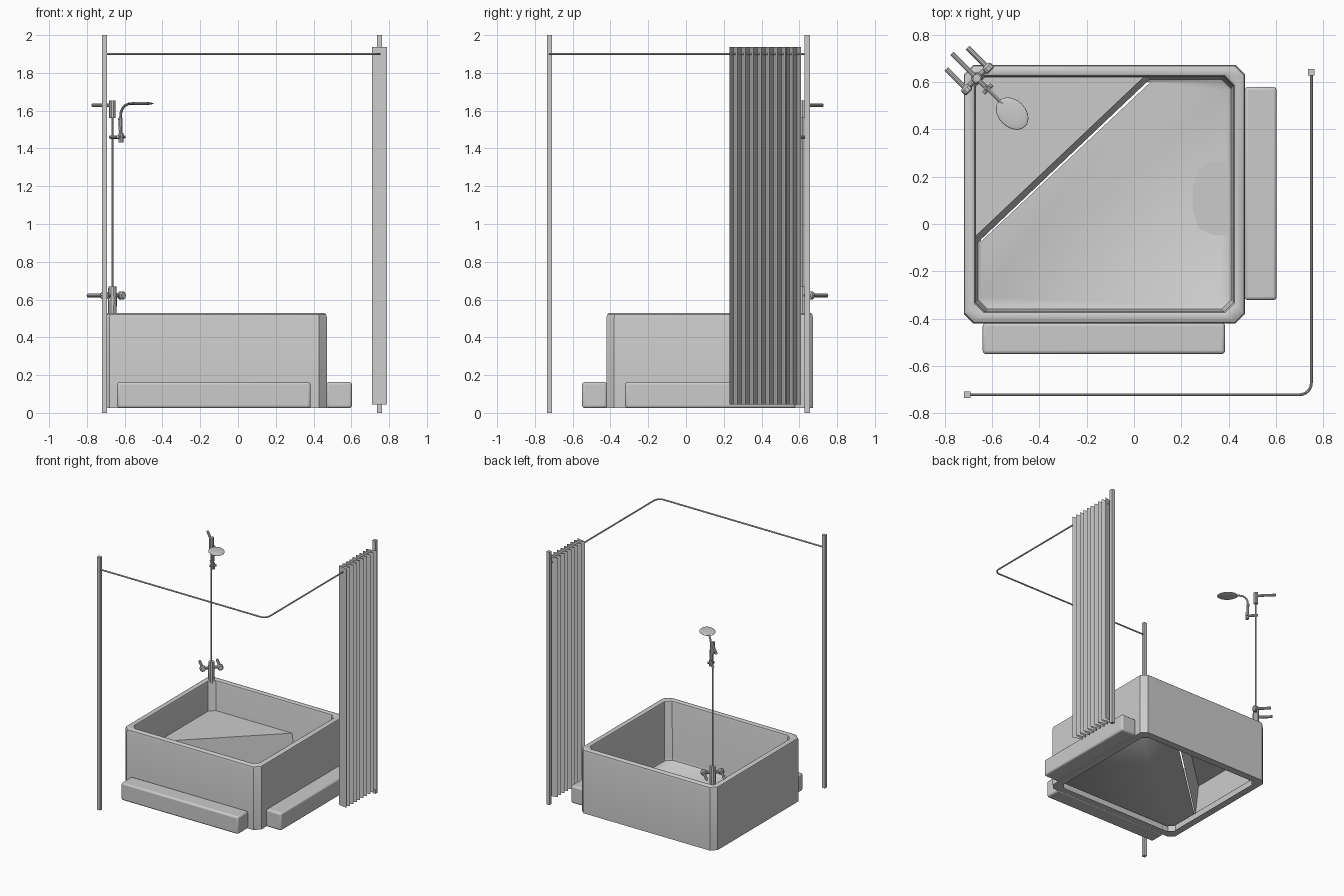
import bpy, bmesh, math
from mathutils import Vector

if "Cube" in bpy.data.objects:
    bpy.data.objects.remove(bpy.data.objects["Cube"])


def finish(o, smooth=True):
    bpy.ops.object.select_all(action='DESELECT')
    o.select_set(True)
    bpy.context.view_layer.objects.active = o
    if smooth:
        bpy.ops.object.shade_smooth_by_angle(angle=math.radians(35))
    return o


def mesh(name, verts, faces, smooth=True):
    me = bpy.data.meshes.new(name)
    me.from_pydata(verts, [], faces)
    o = bpy.data.objects.new(name, me)
    bpy.context.collection.objects.link(o)
    return finish(o, smooth)


def box(name, lo, hi, bevel=0):
    c = [(a + b) / 2 for a, b in zip(lo, hi)]
    bpy.ops.mesh.primitive_cube_add(size=1, location=c)
    o = bpy.context.object
    o.name = name
    o.scale = [b - a for a, b in zip(lo, hi)]
    bpy.ops.object.transform_apply(location=False, rotation=False, scale=True)
    if bevel:
        m = o.modifiers.new("bevel", 'BEVEL')
        m.width, m.segments = bevel, 3
    return finish(o, bool(bevel))


def tube(name, pts, r, radii=None, sides=3):
    cu = bpy.data.curves.new(name, 'CURVE')
    cu.dimensions = '3D'
    cu.bevel_depth, cu.bevel_resolution, cu.use_fill_caps = r, sides, True
    sp = cu.splines.new('POLY')
    sp.points.add(len(pts) - 1)
    for i, p in enumerate(pts):
        sp.points[i].co = (*p, 1)
        sp.points[i].radius = radii[i] if radii else 1
    o = bpy.data.objects.new(name, cu)
    bpy.context.collection.objects.link(o)
    finish(o, False)
    bpy.ops.object.convert(target='MESH')
    o = bpy.context.object
    o.name = name
    return finish(o)


# Tub shell: stacked chamfered loops (inset, z), open underneath
def loop(i, z, c=0.04):
    x0, x1, y0, y1 = -0.72 + i, 0.47 - i, -0.42 + i, 0.672 - i
    return [(x, y, z) for x, y in (
        (x0 + c, y0), (x1 - c, y0), (x1, y0 + c), (x1, y1 - c),
        (x1 - c, y1), (x0 + c, y1), (x0, y1 - c), (x0, y0 + c))]


profile = [(.058, .025), (0, .025), (0, .508), (.004, .522), (.014, .53),
           (.036, .53), (.045, .524), (.049, .51), (.055, .085), (.06, .065), (.072, .055)]
verts, faces = [], []
for i, z in profile:
    verts += loop(i, z)
for k in range(len(profile) - 1):
    for j in range(8):
        a, b = k * 8 + j, k * 8 + (j + 1) % 8
        faces.append((a, b, b + 8, a + 8))
n = len(profile) * 8
L = loop(.072, .055)
verts += [(.07, L[4][1], .055), (L[6][0], -.075, .055)]
faces.append((n - 8, n - 7, n - 6, n - 5, n - 4, n, n + 1, n - 1))
mesh("tub", verts, faces)

# Corner seat with sloping riser
S = loop(.052, .29)
mesh("corner_seat",
     [(S[0][0] - .04, -.05, .29), (.04, S[4][1], .29), S[5], S[6],
      (S[0][0] - .04, -.085, .055), (.075, S[4][1], .055)],
     [(0, 1, 2, 3), (4, 5, 1, 0)], False)

# Drain recess outline and drain
dp = [(.40, -.05), (.40, .265), (.33, .265), (.275, .235), (.25, .16), (.25, .055), (.275, -.02), (.33, -.045)]
mesh("drain_plate", [(x, y, .057) for x, y in dp], [tuple(range(8))], False)
tube("drain", [(.31, .105, .056), (.31, .105, .060)], .035)

# Steps along the front and right sides
box("front_step", (-.64, -.55, .025), (.385, -.418, .163), .014)
box("right_step", (.468, -.322, .025), (.603, .58, .163), .014)

# Posts and curtain rail
for nm, x, y in (("front_post", -.706, -.722), ("back_post", .75, .642)):
    box(nm, (x - .0135, y - .0135, 0), (x + .0135, y + .0135, 2))
rail = [(-.706, -.722, 1.9)]
rail += [(.70 + .05 * math.sin(t), -.672 - .05 * math.cos(t), 1.9)
         for t in [i * math.pi / 12 for i in range(7)]]
rail.append((.75, .642, 1.9))
tube("curtain_rail", rail, .006)

# Pleated curtain, a single thin sheet
N, per = 72, 9
cv = []
for i in range(N + 1):
    t = i / N
    x, y = .75 + .04 * math.cos(t * per * 2 * math.pi), .23 + .38 * t
    cv += [(x, y, .045), (x, y, 1.938)]
mesh("curtain", cv, [(2 * i, 2 * i + 2, 2 * i + 3, 2 * i + 1) for i in range(N)])

# Shower fittings, laid out along the corner diagonal
C = Vector((-.665, .617, 0))
D = Vector((1, -1, 0)).normalized()
SD = Vector((1, 1, 0)).normalized()


def P(d, s, z):
    return C + D * d + SD * s + Vector((0, 0, z))


tube("mixer_body", [P(0, 0, .50), P(0, 0, .60), P(0, 0, .67)], .024, [.9, 1, .9])
tube("riser_pipe", [P(0, 0, .66), P(0, 0, 1.60)], .005)
tube("mixer_crossbar", [P(0, -.064, .622), P(0, .064, .622)], .011)
for nm, s in (("left", -.064), ("right", .064)):
    tube(nm + "_supply_pipe", [P(-.118, s, .622), P(0, s, .622)], .011)
    tube(nm + "_tap_knob", [P(-.012, s, .622), P(-.004, s, .622), P(.014, s, .622), P(.02, s, .622)],
         .023, [.7, 1, 1, .7])
tube("top_bracket", [P(0, 0, 1.56), P(0, 0, 1.653)], .017)
tube("wall_pipe", [P(-.148, 0, 1.628), P(0, 0, 1.628)], .010)
tube("holder_arm", [P(-.015, 0, 1.46), P(.075, 0, 1.46)], .010)
tube("holder_clamp", [P(.065, 0, 1.432), P(.065, 0, 1.482)], .014)
tube("holder_pin", [P(.065, -.025, 1.46), P(.065, .025, 1.46)], .009)
tube("shower_handle", [P(.062, 0, 1.48), P(.06, 0, 1.56)], .012, [.8, 1])
tube("shower_neck", [P(.06, 0, 1.55), P(.062, 0, 1.585), P(.074, 0, 1.61), P(.095, 0, 1.628),
                     P(.125, 0, 1.637), P(.22, 0, 1.639)], .007)

# Flattened shower head
bpy.ops.mesh.primitive_uv_sphere_add(segments=20, ring_count=10, radius=1, location=P(.212, 0, 1.638))
o = bpy.context.object
o.name = "shower_head"
o.scale = (.078, .058, .009)
o.rotation_euler = (0, 0, -math.pi / 4)
finish(o)
